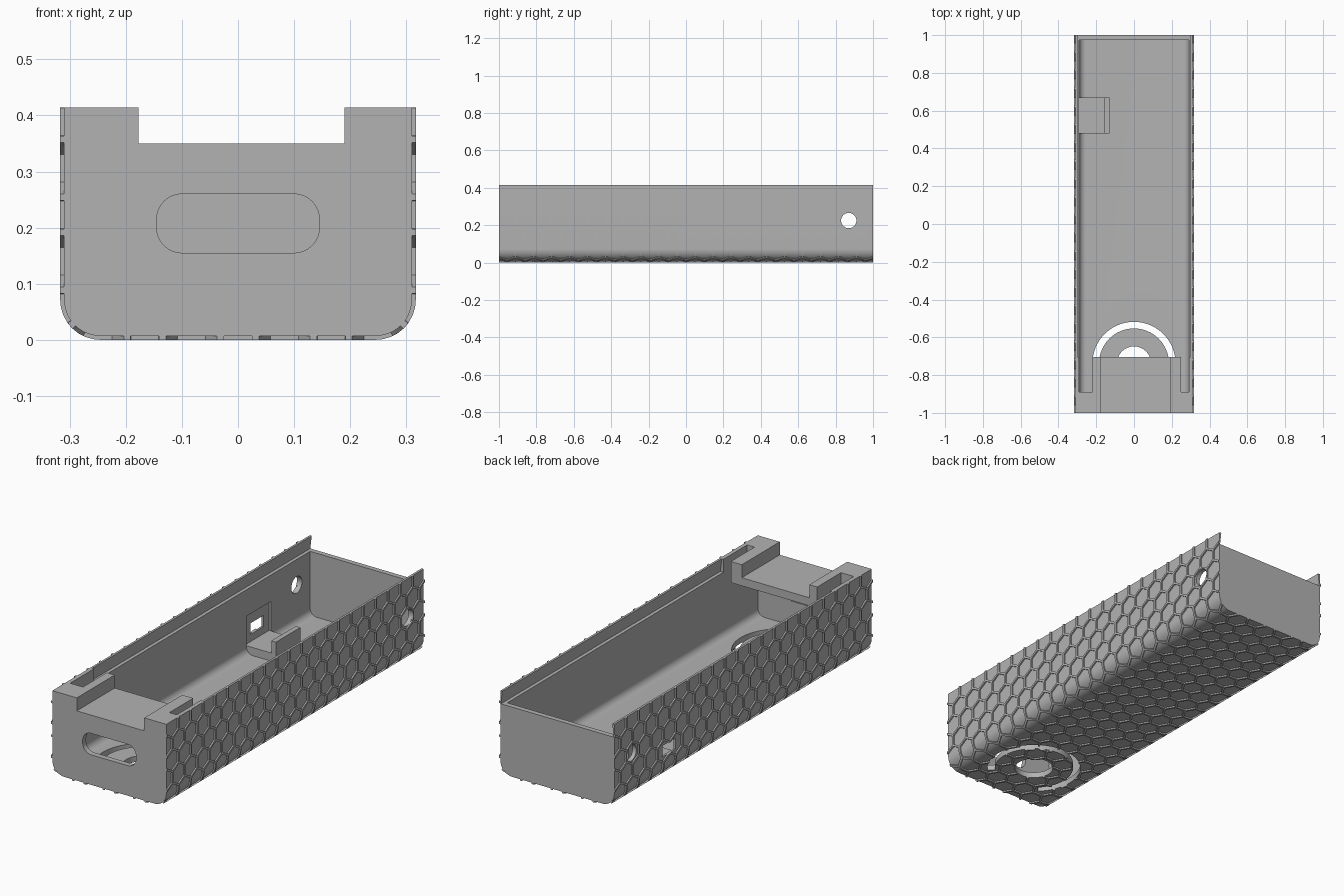
import bpy, bmesh, math

cube = bpy.data.objects.get("Cube")
if cube:
    bpy.data.objects.remove(cube, do_unlink=True)

GREY = (0.45, 0.45, 0.45, 1)
mat = bpy.data.materials.new("plain grey")
mat.use_nodes = True
mat.diffuse_color = GREY
mat.node_tree.nodes["Principled BSDF"].inputs["Base Color"].default_value = GREY

HALF, TOP, SKIN, R = 0.31, 0.414, 0.007, 0.065   # body half width, height, ridge height, corner radius
LEDGE = 0.35
FLAT = HALF - R
ARC = R * math.pi / 2


def add_object(name, bm):
    bmesh.ops.recalc_face_normals(bm, faces=bm.faces)
    mesh = bpy.data.meshes.new(name)
    bm.to_mesh(mesh)
    bm.free()
    mesh.materials.append(mat)
    ob = bpy.data.objects.new(name, mesh)
    bpy.context.collection.objects.link(ob)
    return ob


def prism(name, pts, axis, lo, hi):
    """Extrude a 2D outline along the axis x, y or z."""
    place = {"x": lambda a, b, t: (t, a, b),
             "y": lambda a, b, t: (a, t, b),
             "z": lambda a, b, t: (a, b, t)}[axis]
    bm = bmesh.new()
    face = bm.faces.new([bm.verts.new(place(a, b, lo)) for a, b in pts])
    out = bmesh.ops.extrude_face_region(bm, geom=[face], use_keep_orig=True)
    for v in out["geom"]:
        if isinstance(v, bmesh.types.BMVert):
            v.co["xyz".index(axis)] = hi
    return add_object(name, bm)


def box(name, x, y, z):
    return prism(name, [(x[0], y[0]), (x[1], y[0]), (x[1], y[1]), (x[0], y[1])], "z", *z)


def arc(cx, cy, r, a0, a1, n):
    steps = [math.radians(a0 + (a1 - a0) * i / n) for i in range(n + 1)]
    return [(cx + r * math.cos(a), cy + r * math.sin(a)) for a in steps]


def tub(half, low, high, r):
    """Section with two rounded lower corners."""
    return ([(-half, high)] + arc(r - half, low + r, r, 180, 270, 12)
            + arc(half - r, low + r, r, 270, 360, 12) + [(half, high)])


def rounded(x, z, r):
    (x0, x1), (z0, z1) = x, z
    return (arc(x1 - r, z1 - r, r, 0, 90, 8) + arc(x0 + r, z1 - r, r, 90, 180, 8)
            + arc(x0 + r, z0 + r, r, 180, 270, 8) + arc(x1 - r, z0 + r, r, 270, 360, 8))


def cut(targets, cutter):
    cutter.hide_render = True
    for ob in targets:
        mod = ob.modifiers.new("cut", "BOOLEAN")
        mod.operation, mod.solver, mod.object = "DIFFERENCE", "EXACT", cutter
        bpy.context.view_layer.objects.active = ob
        bpy.ops.object.modifier_apply(modifier=mod.name)
    bpy.data.objects.remove(cutter, do_unlink=True)


def wrap(u, y, d):
    """Map distance u round the section, and height d above it, to space."""
    s, a = (1 if u >= 0 else -1), abs(u)
    if a <= FLAT:
        return (u, y, SKIN - d)
    if a <= FLAT + ARC:
        t = (a - FLAT) / R
        return (s * (FLAT + (R + d) * math.sin(t)), y, SKIN + R - (R + d) * math.cos(t))
    return (s * (HALF + d), y, SKIN + R + a - FLAT - ARC)


def honeycomb():
    """Raised net of hexagon ridges over both sides and the bottom."""
    pitch, radius, width = 0.083, 0.083 / 1.5, 0.083 * 2 / math.sqrt(3)
    limit = FLAT + ARC + TOP - SKIN - R
    bm = bmesh.new()
    for i in range(-9, 10):
        for j in range(-12, 13):
            pts = arc(i * pitch, (j + i % 2 / 2) * width, radius, 0, 300, 5)
            bm.faces.new([bm.verts.new((u, y, 0)) for u, y in pts])
    bmesh.ops.remove_doubles(bm, verts=bm.verts, dist=0.001)
    cells = bm.faces[:]
    bmesh.ops.inset_individual(bm, faces=cells, thickness=0.006)
    bmesh.ops.delete(bm, geom=cells, context="FACES")

    def slice_at(co, no, clear):
        bmesh.ops.bisect_plane(bm, geom=bm.verts[:] + bm.edges[:] + bm.faces[:], dist=1e-5,
                               plane_co=co, plane_no=no, clear_outer=clear)
    for s in (-1, 1):
        slice_at((s * limit, 0, 0), (s, 0, 0), True)
        slice_at((0, s, 0), (0, s, 0), True)
        for k in range(9):
            slice_at((s * (FLAT + ARC * k / 8), 0, 0), (1, 0, 0), False)
    out = bmesh.ops.extrude_face_region(bm, geom=bm.faces[:], use_keep_orig=True)
    raised = {g for g in out["geom"] if isinstance(g, bmesh.types.BMVert)}
    for v in bm.verts:
        v.co = wrap(v.co.x, v.co.y, SKIN if v in raised else -0.003)
    return add_object("honeycomb_ridges", bm)


# Shell and its outer ridges
body = prism("case_body", tub(HALF, SKIN, TOP, R), "y", -1, 1)
ridges = honeycomb()

# Hollow inside, with a shelf left over the front end
FRONT = -0.705
cut([body], prism("cavity", tub(0.29, 0.035, 0.31, 0.035), "y", -0.973, 0.975))
cut([body], box("upper_cavity", (-0.29, 0.29), (FRONT, 0.975), (0.25, 0.5)))
groove = [(-0.307, LEDGE), (0.307, LEDGE), (0.297, 0.43), (-0.297, 0.43)]
cut([body], prism("lid_groove", groove, "y", FRONT, 1.1))
cut([body], box("shelf_notch", (-0.177, 0.19), (-1.1, -0.6), (LEDGE, 0.5)))
for x in ((-0.29, -0.22), (0.25, 0.29)):
    cut([body], box("rail_slot", x, (-0.89, -0.69), (0.28, 0.5)))

# Front opening, round side holes and side window
cut([body], prism("front_opening", rounded((-0.145, 0.145), (0.155, 0.26), 0.045), "y", -1.1, -0.9))
cut([body, ridges], prism("side_hole", arc(0.87, 0.225, 0.041, 0, 350, 35), "x", -0.5, 0.5))
cut([body], box("window_recess", (-0.3, -0.28), (0.48, 0.67), (0.075, 0.22)))
cut([body, ridges], box("side_window", (-0.4, -0.25), (0.525, 0.625), (0.11, 0.165)))

# Floor hole and three-quarter ring slot
CY = -0.738
cut([body, ridges], prism("floor_hole", arc(0, CY, 0.09, 0, 350, 35), "z", -0.1, 0.1))
ring = arc(0, CY, 0.22, -45, 225, 48) + arc(0, CY, 0.185, 225, -45, 48)
cut([body, ridges], prism("ring_slot", ring, "z", -0.1, 0.1))

# Bracket inside, below the window
box("bracket_base", (-0.295, -0.13), (0.48, 0.67), (0.03, 0.075))
box("bracket_stop", (-0.155, -0.13), (0.48, 0.67), (0.07, 0.135))

# Smooth rounded corners, keep other edges sharp
bpy.ops.object.select_all(action="DESELECT")
for ob in (body, ridges):
    ob.select_set(True)
bpy.context.view_layer.objects.active = body
bpy.ops.object.shade_smooth_by_angle(angle=math.radians(30))
